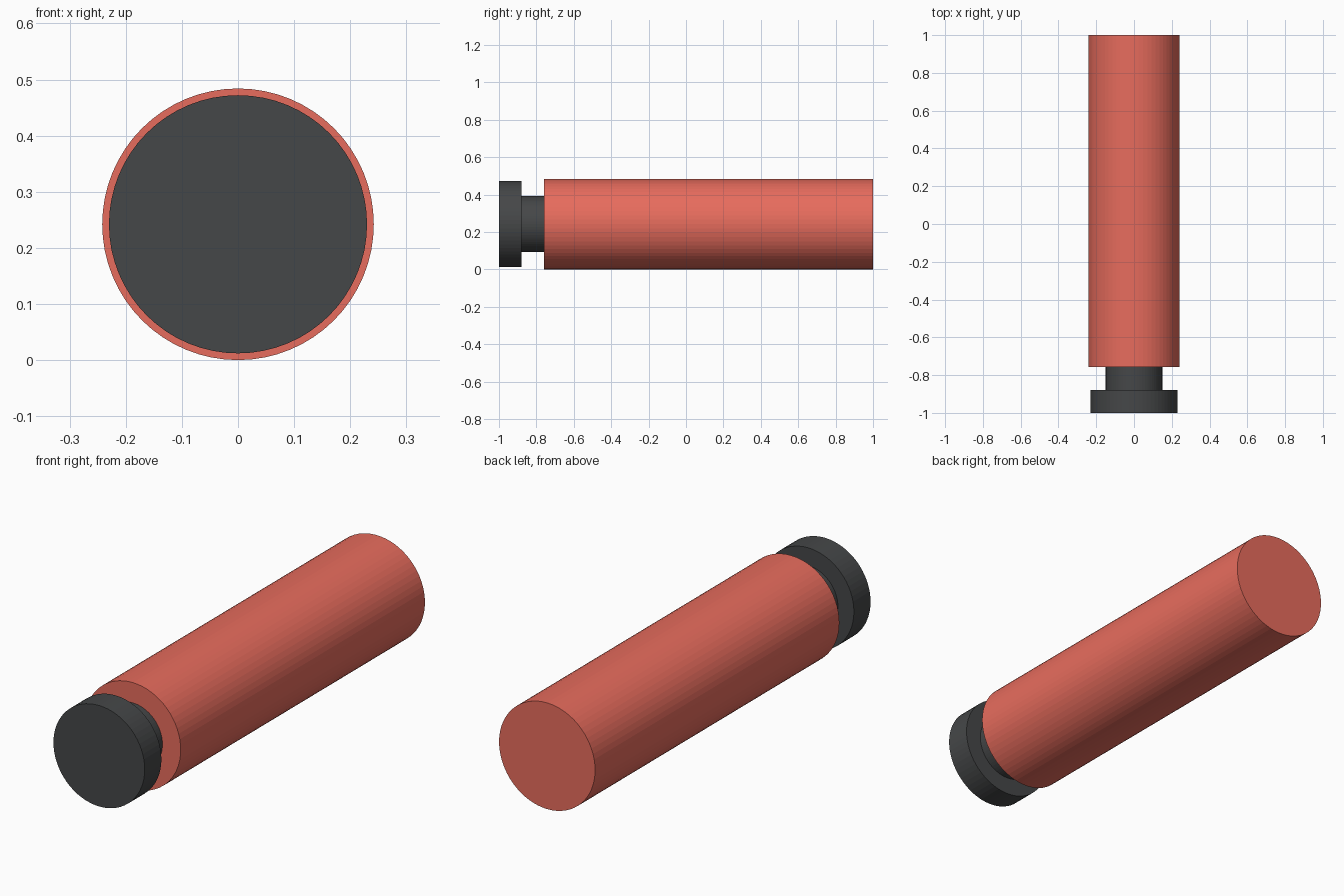
import bpy
import math

if "Cube" in bpy.data.objects:
    bpy.data.objects.remove(bpy.data.objects["Cube"])

R = 0.242  # body radius, also the height of the axis


def material(name, color):
    m = bpy.data.materials.new(name)
    m.diffuse_color = color
    m.use_nodes = True
    m.node_tree.nodes["Principled BSDF"].inputs["Base Color"].default_value = m.diffuse_color
    return m


def cylinder(name, radius, y0, y1, mat):
    """Closed cylinder lying along y between y0 and y1."""
    bpy.ops.mesh.primitive_cylinder_add(
        vertices=64, radius=radius, depth=y1 - y0,
        location=(0, (y0 + y1) / 2, R), rotation=(math.pi / 2, 0, 0))
    ob = bpy.context.object
    ob.name = name
    bpy.ops.object.transform_apply(location=False, rotation=True, scale=True)
    ob.data.materials.append(mat)
    return ob


red = material("red", (0.8, 0.15, 0.11, 1))
dark = material("dark_grey", (0.06, 0.063, 0.065, 1))

# Long main body, narrow neck and end cap
cylinder("body", R, -0.758, 1.0, red)
cylinder("neck", 0.15, -0.88, -0.758, dark)
cylinder("end_cap", 0.23, -1.0, -0.88, dark)
